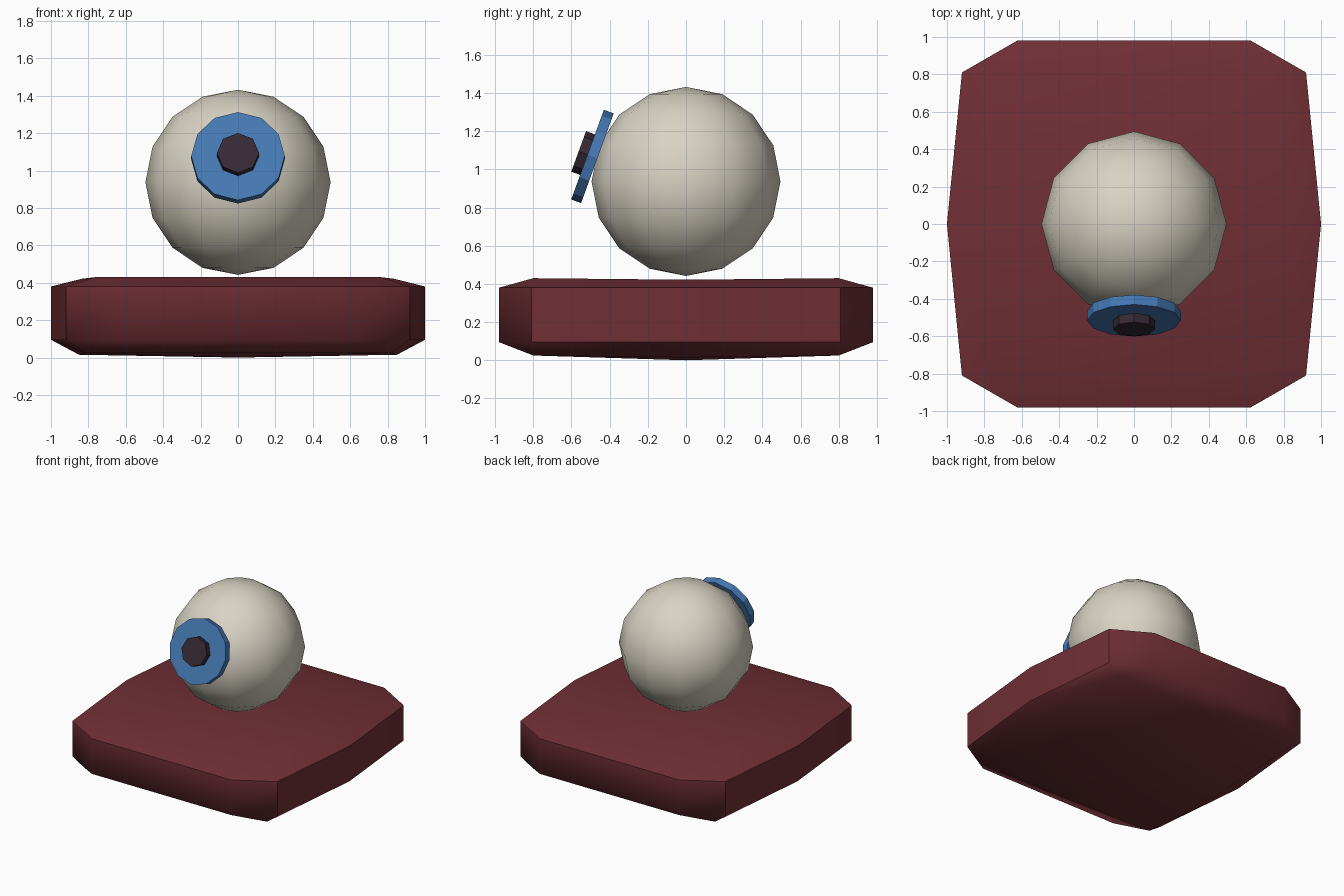
import bpy, bmesh, math
from mathutils import Vector

cube = bpy.data.objects.get("Cube")
if cube:
    bpy.data.objects.remove(cube, do_unlink=True)


def material(name, rgb):
    m = bpy.data.materials.new(name)
    m.use_nodes = True
    m.diffuse_color = (*rgb, 1)
    bsdf = m.node_tree.nodes["Principled BSDF"]
    bsdf.inputs["Base Color"].default_value = (*rgb, 1)
    bsdf.inputs["Roughness"].default_value = 0.8
    return m


maroon = material("maroon", (0.16, 0.028, 0.037))
ivory = material("ivory", (0.69, 0.65, 0.55))
blue = material("iris blue", (0.06, 0.19, 0.45))
dark = material("dark plum", (0.037, 0.022, 0.034))


def finish(ob, name, mat, angle=None):
    ob.name = name
    ob.data.name = name
    ob.data.materials.append(mat)
    if angle:
        bpy.ops.object.select_all(action='DESELECT')
        ob.select_set(True)
        bpy.context.view_layer.objects.active = ob
        bpy.ops.object.shade_smooth_by_angle(angle=math.radians(angle))


# Cushion: ten-sided wall with inset six-point caps
def mirrored(quarter):
    """Go round the outline from one quarter, starting at the +x tip."""
    tip, rest = quarter[0], quarter[1:]
    left = [(-x, y) for x, y in reversed(rest)]
    back = [tip] + rest + left + [(-tip[0], tip[1])]
    return back + [(x, -y) for x, y in reversed(back[1:-1])]


bm = bmesh.new()
outline = mirrored([(1, 0), (0.92, 0.81), (0.625, 0.98)])


def cap(wall, corner, tip, z_corner, z_tip, z_mid):
    """Sloped border and shallow face closing one side of the wall."""
    ring = [bm.verts.new((x, y, z_corner if y else z_tip))
            for x, y in mirrored([tip, corner])]
    match = [0, 1, 1, 2, 2, 3, 4, 4, 5, 5]
    for i in range(10):
        a, b = match[i], match[(i + 1) % 10]
        face = [wall[i], wall[(i + 1) % 10], ring[b]]
        bm.faces.new(face + ([ring[a]] if a != b else []))
    mid = bm.verts.new((0, 0, z_mid))
    for i in range(6):
        bm.faces.new((ring[i], ring[(i + 1) % 6], mid))


low = [bm.verts.new((x, y, 0.095)) for x, y in outline]
high = [bm.verts.new((x, y, 0.38)) for x, y in outline]
for i in range(10):
    j = (i + 1) % 10
    bm.faces.new((low[i], low[j], high[j], high[i]))
cap(high, (0.76, 0.8), (0.83, 0), 0.43, 0.422, 0.42)
cap(low, (0.82, 0.8), (0.85, 0), 0.025, 0.015, 0.0)
bmesh.ops.recalc_face_normals(bm, faces=bm.faces)
mesh = bpy.data.meshes.new("cushion")
bm.to_mesh(mesh)
bm.free()
cushion = bpy.data.objects.new("cushion", mesh)
bpy.context.collection.objects.link(cushion)
finish(cushion, "cushion", maroon, 40)

# Eyeball floating over the cushion
bpy.ops.mesh.primitive_uv_sphere_add(segments=12, ring_count=8, radius=0.495,
                                     location=(0, 0, 0.937))
finish(bpy.context.object, "eyeball", ivory, 60)

# Iris and pupil discs stacked along the gaze direction
tilt = math.radians(20)
gaze = Vector((0, -math.cos(tilt), math.sin(tilt)))
iris_centre = Vector((0, -0.49, 1.068))


def disc(name, sides, radius, depth, offset, mat):
    bpy.ops.mesh.primitive_cylinder_add(
        vertices=sides, radius=radius, depth=depth,
        location=iris_centre + gaze * offset,
        rotation=(math.pi / 2 - tilt, 0, 0))
    finish(bpy.context.object, name, mat)


disc("iris", 12, 0.25, 0.055, 0, blue)
disc("pupil", 8, 0.113, 0.05, 0.052, dark)
